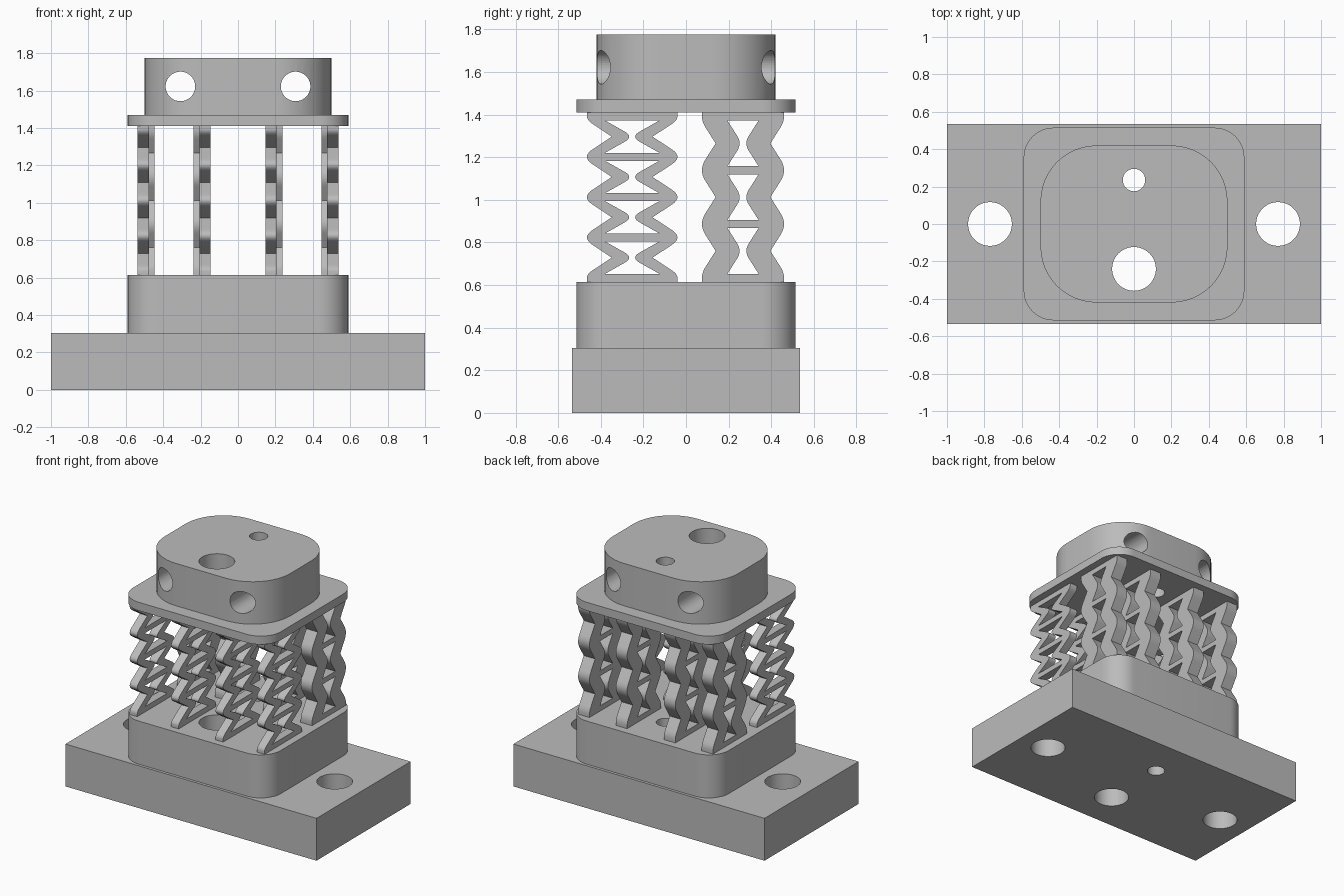
import bpy
import bmesh
import math
from mathutils import Matrix

default = bpy.data.objects.get("Cube")
if default:
    bpy.data.objects.remove(default, do_unlink=True)

GREY = (0.5, 0.5, 0.5, 1.0)
grey = bpy.data.materials.new("plain grey")
grey.use_nodes = True
grey.diffuse_color = GREY
grey.node_tree.nodes["Principled BSDF"].inputs["Base Color"].default_value = GREY

# Local (x, y, z) of a profile becomes world (y, z, x) for upright side profiles
UPRIGHT = Matrix(((0, 0, 1, 0), (1, 0, 0, 0), (0, 1, 0, 0), (0, 0, 0, 1)))


def finish(obj):
    """Give the part its material and keep hard edges under smooth shading."""
    obj.data.materials.clear()
    obj.data.materials.append(grey)
    bpy.ops.object.select_all(action="DESELECT")
    obj.select_set(True)
    bpy.context.view_layer.objects.active = obj
    bpy.ops.object.shade_smooth_by_angle(angle=math.radians(30))


def extrude_profile(name, loops, low, high, frame=Matrix()):
    """Fill an outline with holes and extrude it from low to high."""
    curve = bpy.data.curves.new(name, "CURVE")
    curve.dimensions = "2D"
    curve.fill_mode = "BOTH"
    curve.extrude = (high - low) / 2
    for loop in loops:
        spline = curve.splines.new("POLY")
        spline.points.add(len(loop) - 1)
        for point, (a, b) in zip(spline.points, loop):
            point.co = (a, b, 0, 1)
        spline.use_cyclic_u = True
    temp = bpy.data.objects.new("temp", curve)
    bpy.context.collection.objects.link(temp)
    graph = bpy.context.evaluated_depsgraph_get()
    mesh = bpy.data.meshes.new_from_object(temp.evaluated_get(graph))
    bpy.data.objects.remove(temp, do_unlink=True)
    bpy.data.curves.remove(curve)

    bm = bmesh.new()
    bm.from_mesh(mesh)
    bmesh.ops.remove_doubles(bm, verts=bm.verts, dist=1e-5)
    shift = Matrix.Translation((0, 0, (low + high) / 2))
    bmesh.ops.transform(bm, matrix=frame @ shift, verts=bm.verts)
    bmesh.ops.recalc_face_normals(bm, faces=bm.faces)
    bm.to_mesh(mesh)
    bm.free()
    mesh.name = name
    obj = bpy.data.objects.new(name, mesh)
    bpy.context.collection.objects.link(obj)
    finish(obj)
    return obj


def arc(cx, cy, r, start, sweep, steps):
    angles = [start + sweep * i / steps for i in range(steps + 1)]
    return [(cx + r * math.cos(a), cy + r * math.sin(a)) for a in angles]


def circle(cx, cy, r):
    return arc(cx, cy, r, 0, math.tau, 48)[:-1]


def rounded_rect(hx, hy, r):
    corners = [(1, 1), (-1, 1), (-1, -1), (1, -1)]
    points = []
    for i, (sx, sy) in enumerate(corners):
        points += arc(sx * (hx - r), sy * (hy - r), r, i * math.pi / 2, math.pi / 2, 12)
    return points


def bulge(h, half, depth, steps=8):
    """Rounded crest that runs tangentially into straight flanks."""
    sag = depth * h / (2 * half - h)
    return [(-h + 2 * h * i / steps, sag * (2 * i / steps - 1) ** 2)
            for i in range(steps + 1)]


# Vertical bores shared by every stacked part
bores = [circle(0, 0.235, 0.06), circle(0, -0.24, 0.117)]

# Base slab, lower block and upper plate
slab = [(-1, -0.535), (1, -0.535), (1, 0.535), (-1, 0.535)]
mounts = [circle(s * 0.77, 0, 0.117) for s in (-1, 1)]
extrude_profile("base_slab", [slab] + mounts + bores, 0, 0.305)
extrude_profile("lower_block", [rounded_rect(0.59, 0.515, 0.16)] + bores, 0.305, 0.615)
extrude_profile("upper_plate", [rounded_rect(0.59, 0.515, 0.16)] + bores, 1.41, 1.47)

# Head with two cross bores running front to back
head = extrude_profile("head", [rounded_rect(0.5, 0.42, 0.3)] + bores, 1.47, 1.775)
for side in (-1, 1):
    bpy.ops.mesh.primitive_cylinder_add(vertices=48, radius=0.079, depth=2,
                                        location=(side * 0.308, 0, 1.622),
                                        rotation=(math.pi / 2, 0, 0))
    cutter = bpy.context.object
    cutter.hide_render = True
    bpy.context.view_layer.objects.active = head
    cut = head.modifiers.new("cross_bore", "BOOLEAN")
    cut.operation = "DIFFERENCE"
    cut.solver = "EXACT"
    cut.object = cutter
    bpy.ops.object.modifier_apply(modifier=cut.name)
    bpy.data.objects.remove(cutter, do_unlink=True)
finish(head)

# Spring profiles: wavy outer edges with one hourglass opening per cell
BOTTOM, TOP, BAR = 0.615, 1.41, 0.019


def spring_profile(cy, half_width, cells, notch, crest, opening, gap, tip):
    pitch = (TOP - BOTTOM - 2 * BAR) / cells
    edge = []
    for k in range(cells + 1):
        z = BOTTOM + BAR + k * pitch
        for u, off in bulge(crest, pitch / 2, notch):
            if k == 0 and u < 0 or k == cells and u > 0:
                continue
            edge.append((half_width - off, z + u))
        if k < cells:
            edge.append((half_width - notch, z + pitch / 2))
    edge = [(half_width, BOTTOM)] + edge + [(half_width, TOP)]
    loops = [[(cy + w, z) for w, z in edge] + [(cy - w, z) for w, z in reversed(edge)]]
    half = pitch / 2 - BAR
    for k in range(cells):
        z = BOTTOM + BAR + (k + 0.5) * pitch
        rim = [(opening, z - half)]
        rim += [(gap + off, z + u) for u, off in bulge(tip, half, opening - gap)]
        rim += [(opening, z + half)]
        loops.append([(cy + w, v) for w, v in rim] + [(cy - w, v) for w, v in reversed(rim)])
    return loops


front = spring_profile(-0.2525, 0.2125, 4, 0.117, 0.035, 0.127, 0.014, 0.024)
rear = spring_profile(0.2675, 0.1925, 3, 0.064, 0.05, 0.073, 0.016, 0.035)

# Four thin front springs and four thicker rear springs, mirrored left to right
for side, label in ((1, "left"), (-1, "right")):
    for place, front_span, rear_span in (("inner", (0.147, 0.207), (0.147, 0.237)),
                                         ("outer", (0.477, 0.537), (0.447, 0.537))):
        for kind, loops, span in (("front", front, front_span), ("rear", rear, rear_span)):
            low, high = sorted(side * x for x in span)
            extrude_profile(f"{kind}_spring_{place}_{label}", loops, low, high, UPRIGHT)
